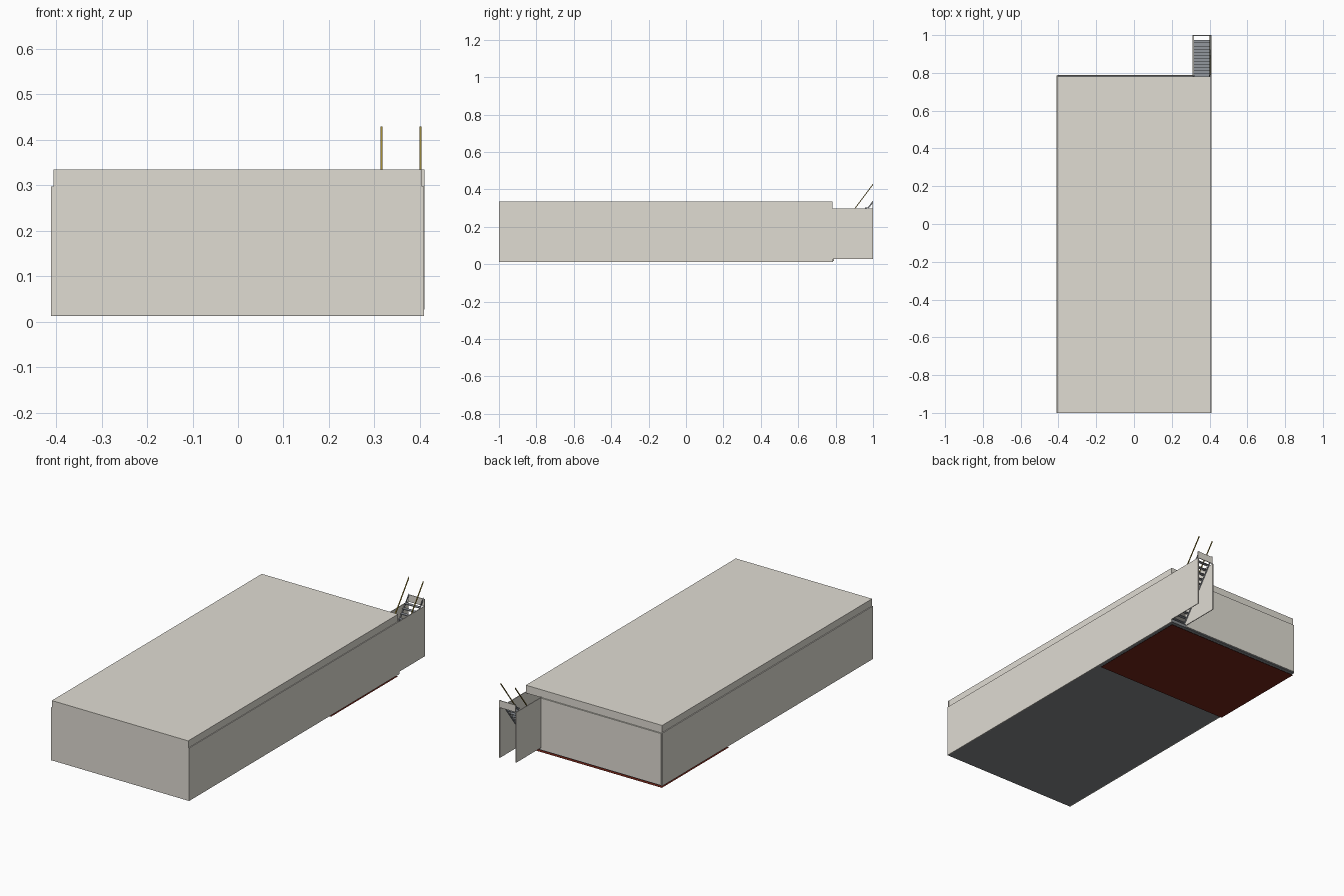
import bpy
import bmesh

if "Cube" in bpy.data.objects:
    bpy.data.objects.remove(bpy.data.objects["Cube"])


def mat(name, rgb):
    m = bpy.data.materials.new(name)
    m.diffuse_color = (*rgb, 1)
    m.use_nodes = True
    m.node_tree.nodes["Principled BSDF"].inputs["Base Color"].default_value = m.diffuse_color
    return m


BEIGE = mat("warm_grey_wall", (0.745, 0.715, 0.65))
FLOOR = mat("dark_grey_floor", (0.225, 0.238, 0.25))
RED = mat("dark_red_base", (0.175, 0.018, 0.009))
STEEL = mat("stair_grey", (0.29, 0.31, 0.34))
BRASS = mat("olive_brass_rail", (0.34, 0.24, 0.03))


def prism(name, profile, x0, x1, material):
    """Extrude a (y, z) profile along x."""
    n = len(profile)
    verts = [(x, y, z) for x in (x0, x1) for y, z in profile]
    faces = [tuple(range(n))[::-1], tuple(range(n, 2 * n))]
    faces += [(i, (i + 1) % n, n + (i + 1) % n, n + i) for i in range(n)]
    me = bpy.data.meshes.new(name)
    me.from_pydata(verts, [], faces)
    bm = bmesh.new()
    bm.from_mesh(me)
    bmesh.ops.recalc_face_normals(bm, faces=bm.faces)
    bm.to_mesh(me)
    bm.free()
    me.materials.append(material)
    ob = bpy.data.objects.new(name, me)
    bpy.context.collection.objects.link(ob)
    return ob


def box(name, x, y, z, material):
    return prism(name, [(y[0], z[0]), (y[1], z[0]), (y[1], z[1]), (y[0], z[1])],
                 x[0], x[1], material)


BASE, BACK, EAVE, TOP = 0.013, 0.787, 0.297, 0.335

# Hall walls
box("left_wall", (-0.411, -0.406), (-1, BACK), (BASE, EAVE), BEIGE)
box("right_wall", (0.405, 0.409), (-1, BACK), (BASE, EAVE), BEIGE)
box("front_wall", (-0.406, 0.405), (-1, -0.994), (BASE + 0.001, TOP), BEIGE)
box("back_wall", (-0.406, 0.312), (BACK - 0.004, BACK + 0.003), (0.018, EAVE - 0.003), BEIGE)

# Roof slab, slightly inset from the side walls
box("roof", (-0.406, 0.404), (-0.994, 0.782), (EAVE - 0.004, TOP), BEIGE)

# Floor in five equal bays
bay = (BACK + 0.999) / 5
for i in range(5):
    y = -0.999 + i * bay
    box(f"floor_bay_{i + 1}", (-0.407, 0.4055), (y, y + bay), (BASE, 0.03), FLOOR)

# Thin red plate below the rear of the floor
box("red_base_plate", (-0.405, 0.402), (0.215, 0.783), (0, 0.001), RED)

# Stairwell walls and the panel at the head of the stair
box("stairwell_inner_wall", (0.309, 0.313), (BACK - 0.006, 1), (0.027, EAVE), BEIGE)
box("stairwell_outer_wall", (0.406, 0.41), (BACK, 1), (0.027, EAVE), BEIGE)
box("stair_head_panel", (0.313, 0.41), (0.996, 1), (EAVE, TOP), BEIGE)

# Open stair: treads between two sloping stringers
SLOPE = 1.333
STEPS = 13
RUN = 0.208 / STEPS
for i in range(STEPS):
    y = 0.765 + i * RUN
    z = 0.03 + (i + 0.8) * RUN * SLOPE
    box(f"stair_tread_{i + 1}", (0.317, 0.401), (y, y + RUN + 0.0005), (z - 0.004, z), STEEL)


def sloped(name, x, y0, z0, y1, height, half, material):
    z1 = z0 + (y1 - y0) * SLOPE
    prism(name, [(y0, z0), (y1, z1), (y1, z1 + height), (y0, z0 + height)],
          x - half, x + half, material)


for side, x in (("left", 0.316), ("right", 0.402)):
    sloped(f"{side}_stringer", x, 0.765, 0.016, 0.999, 0.012, 0.0015, STEEL)
    sloped(f"{side}_handrail", x, 0.79, 0.144, 0.999, 0.007, 0.0022, BRASS)
